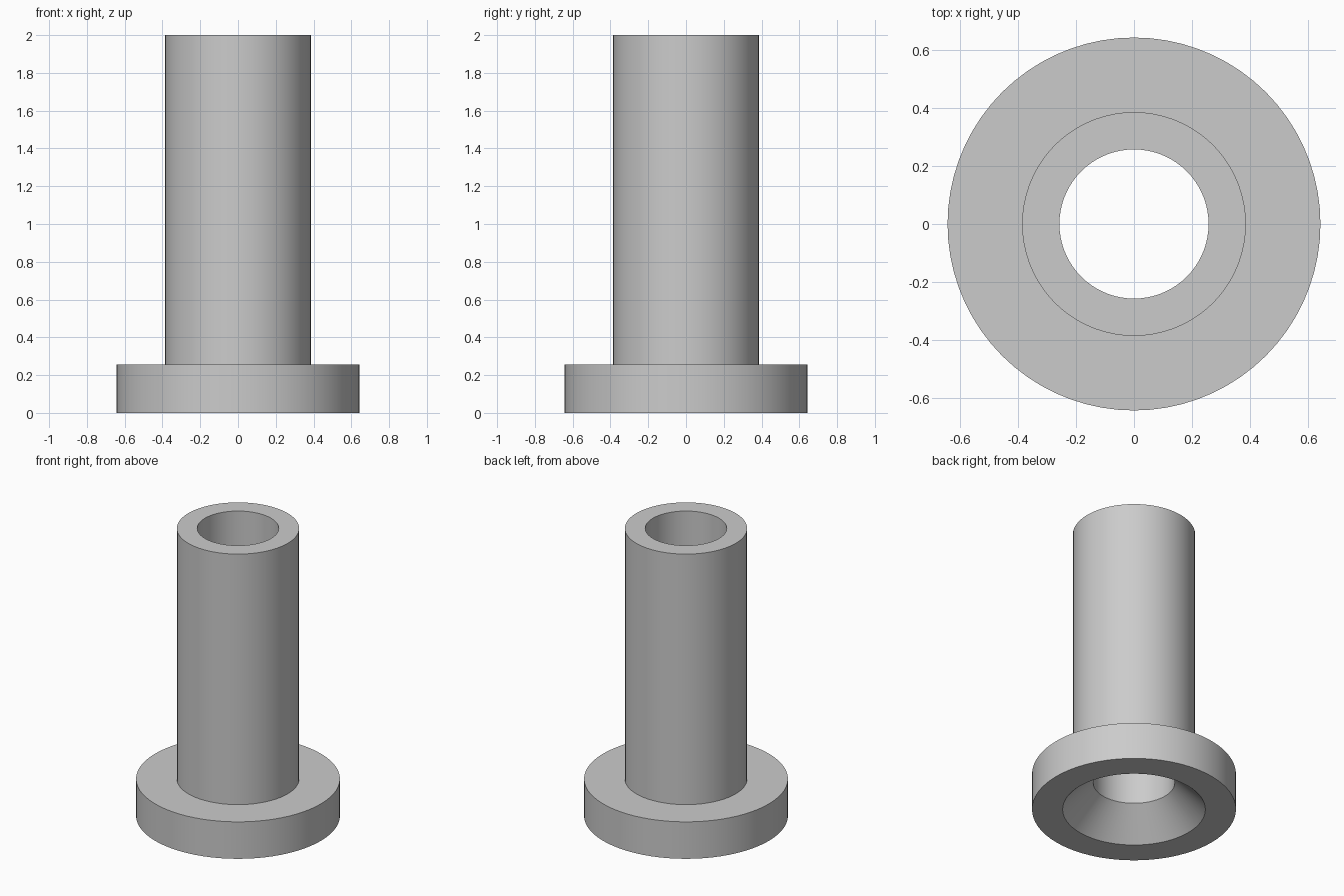
import bpy
import bmesh
import math

default_cube = bpy.data.objects.get("Cube")
if default_cube:
    bpy.data.objects.remove(default_cube, do_unlink=True)

SEGMENTS = 72
UNIT = 0.1286          # every radius is a multiple of this module
HEIGHT = 2.0

BORE = 2 * UNIT
TUBE = 3 * UNIT
SINK = 3.5 * UNIT
FLANGE = 5 * UNIT
FLANGE_TOP = 2 * UNIT
SINK_DEPTH = SINK - BORE   # 45 degree countersink


def make_material(name, rgb):
    mat = bpy.data.materials.new(name)
    mat.use_nodes = True
    color = (*rgb, 1.0)
    mat.diffuse_color = color
    mat.node_tree.nodes["Principled BSDF"].inputs["Base Color"].default_value = color
    return mat


def lathe(name, profile, mat):
    """Revolve a closed (radius, z) profile around the z axis."""
    bm = bmesh.new()
    rings = []
    for i in range(SEGMENTS):
        a = math.tau * i / SEGMENTS
        rings.append([bm.verts.new((r * math.cos(a), r * math.sin(a), z))
                      for r, z in profile])
    count = len(profile)
    for i, ring in enumerate(rings):
        following = rings[(i + 1) % SEGMENTS]
        for j in range(count):
            k = (j + 1) % count
            bm.faces.new((ring[j], following[j], following[k], ring[k]))
    bmesh.ops.recalc_face_normals(bm, faces=bm.faces)
    mesh = bpy.data.meshes.new(name)
    bm.to_mesh(mesh)
    bm.free()
    mesh.materials.append(mat)
    obj = bpy.data.objects.new(name, mesh)
    bpy.context.collection.objects.link(obj)
    return obj


# Flanged bushing: countersink, flange, tube and through bore in one solid
grey = make_material("plain grey", (0.6, 0.6, 0.6))
bushing = lathe("flanged_bushing", [
    (SINK, 0),
    (FLANGE, 0),
    (FLANGE, FLANGE_TOP),
    (TUBE, FLANGE_TOP),
    (TUBE, HEIGHT),
    (BORE, HEIGHT),
    (BORE, SINK_DEPTH),
], grey)

# Smooth round walls with crisp rims
bpy.ops.object.select_all(action='DESELECT')
bushing.select_set(True)
bpy.context.view_layer.objects.active = bushing
bpy.ops.object.shade_smooth_by_angle(angle=math.radians(30))
